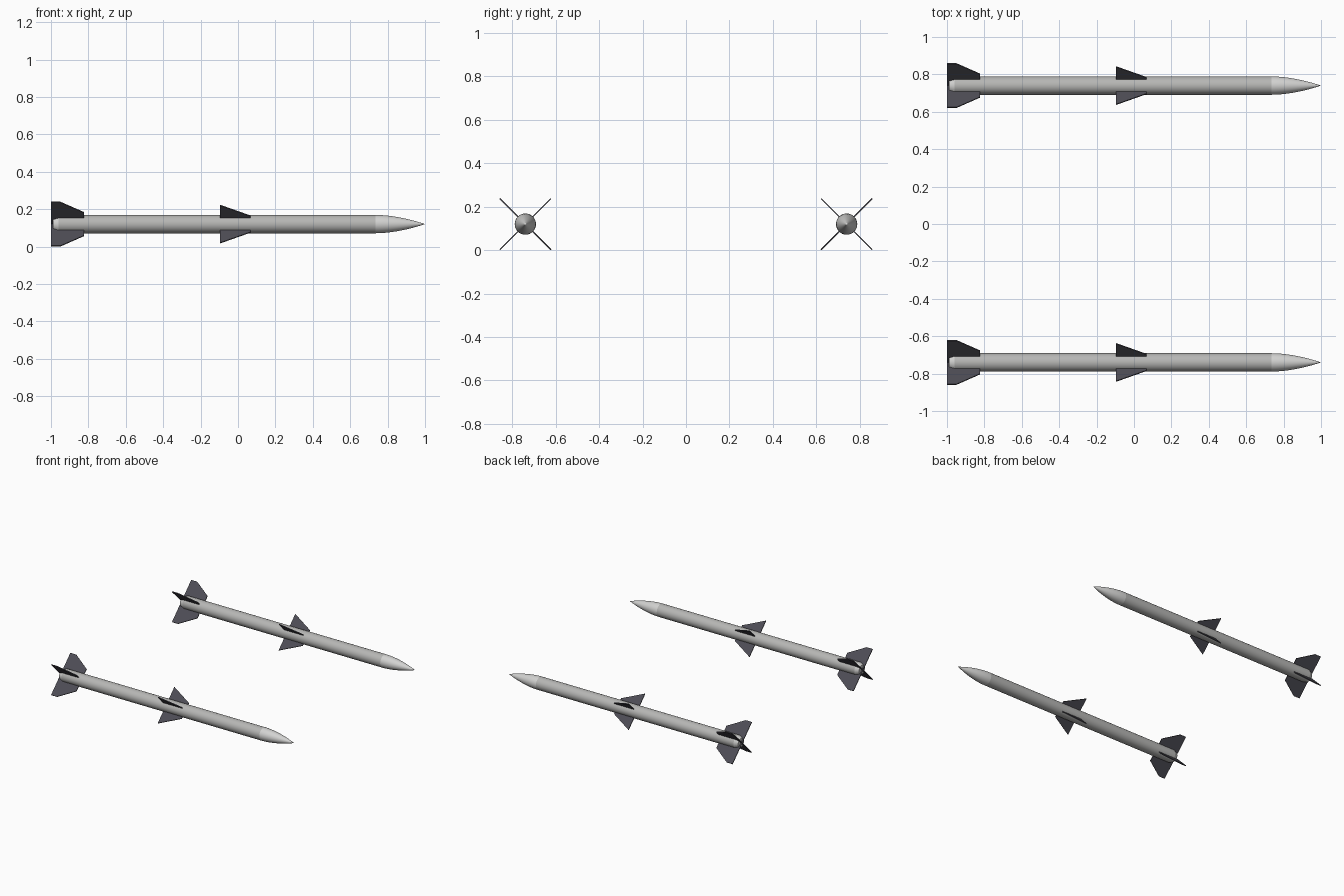
import bpy, bmesh, math
from mathutils import Matrix, Vector

if "Cube" in bpy.data.objects:
    bpy.data.objects.remove(bpy.data.objects["Cube"])

SEG = 32
R = 0.049          # body radius
AXIS_Z = 0.12      # height of missile axis
THICK = 0.006      # fin thickness


def material(name, rgb):
    m = bpy.data.materials.new(name)
    m.diffuse_color = (*rgb, 1)
    m.use_nodes = True
    m.node_tree.nodes["Principled BSDF"].inputs["Base Color"].default_value = m.diffuse_color
    return m


BODY = material("body grey", (0.47, 0.47, 0.46))
LIGHT = material("light grey", (0.65, 0.65, 0.64))
DARK = material("dark fin grey", (0.075, 0.073, 0.09))


def finish(bm, name, mat, y, smooth=False):
    bmesh.ops.recalc_face_normals(bm, faces=bm.faces)
    me = bpy.data.meshes.new(name)
    bm.to_mesh(me)
    bm.free()
    me.materials.append(mat)
    ob = bpy.data.objects.new(name, me)
    ob.location = (0, y, AXIS_Z)
    bpy.context.collection.objects.link(ob)
    if smooth:
        bpy.ops.object.select_all(action='DESELECT')
        ob.select_set(True)
        bpy.context.view_layer.objects.active = ob
        bpy.ops.object.shade_smooth_by_angle(angle=math.radians(30))
    return ob


def lathe(name, profile, mat, y):
    """Spin an (x, radius) profile about the x axis."""
    bm = bmesh.new()
    vs = [bm.verts.new((x, 0, r)) for x, r in profile]
    es = [bm.edges.new(p) for p in zip(vs, vs[1:])]
    bmesh.ops.spin(bm, geom=vs + es, cent=(0, 0, 0), axis=(1, 0, 0),
                   angle=math.tau, steps=SEG)
    bmesh.ops.remove_doubles(bm, verts=bm.verts, dist=1e-5)
    return finish(bm, name, mat, y, True)


def fin_set(name, outline, y):
    """Four flat fins in an X, from an (x, radial) outline."""
    bm = bmesh.new()
    for k in range(4):
        rot = Matrix.Rotation(math.radians(45 + 90 * k), 3, 'X')
        face = bm.faces.new([bm.verts.new(rot @ Vector((x, -THICK / 2, r)))
                             for x, r in outline])
        ext = bmesh.ops.extrude_face_region(bm, geom=[face], use_keep_orig=True)
        moved = [v for v in ext["geom"] if isinstance(v, bmesh.types.BMVert)]
        bmesh.ops.translate(bm, verts=moved, vec=rot @ Vector((0, THICK, 0)))
    return finish(bm, name, DARK, y)


# Ogive nose profile
nose = [(0.735 + 0.265 * t, R * (1 - t ** 1.8))
        for t in [i / 14 for i in range(15)]]

for side, y in (("near", -0.74), ("far", 0.74)):
    # Tube, pointed nose and tapered tail
    lathe(side + "_body", [(-0.96, R), (0.735, R)], BODY, y)
    lathe(side + "_nose", nose, LIGHT, y)
    lathe(side + "_tail_cone", [(-0.99, 0), (-0.99, 0.036), (-0.96, R)], LIGHT, y)
    # Tail fins meet on the axis behind the tail cone
    fin_set(side + "_tail_fins", [(-1.0, 0), (-1.0, 0.1667), (-0.95, 0.1667),
                                  (-0.823, 0.088), (-0.823, 0)], y)
    # Triangular mid-body wings
    fin_set(side + "_mid_wings", [(-0.097, 0.03), (-0.097, 0.144),
                                  (0.067, 0.062), (0.067, 0.03)], y)
